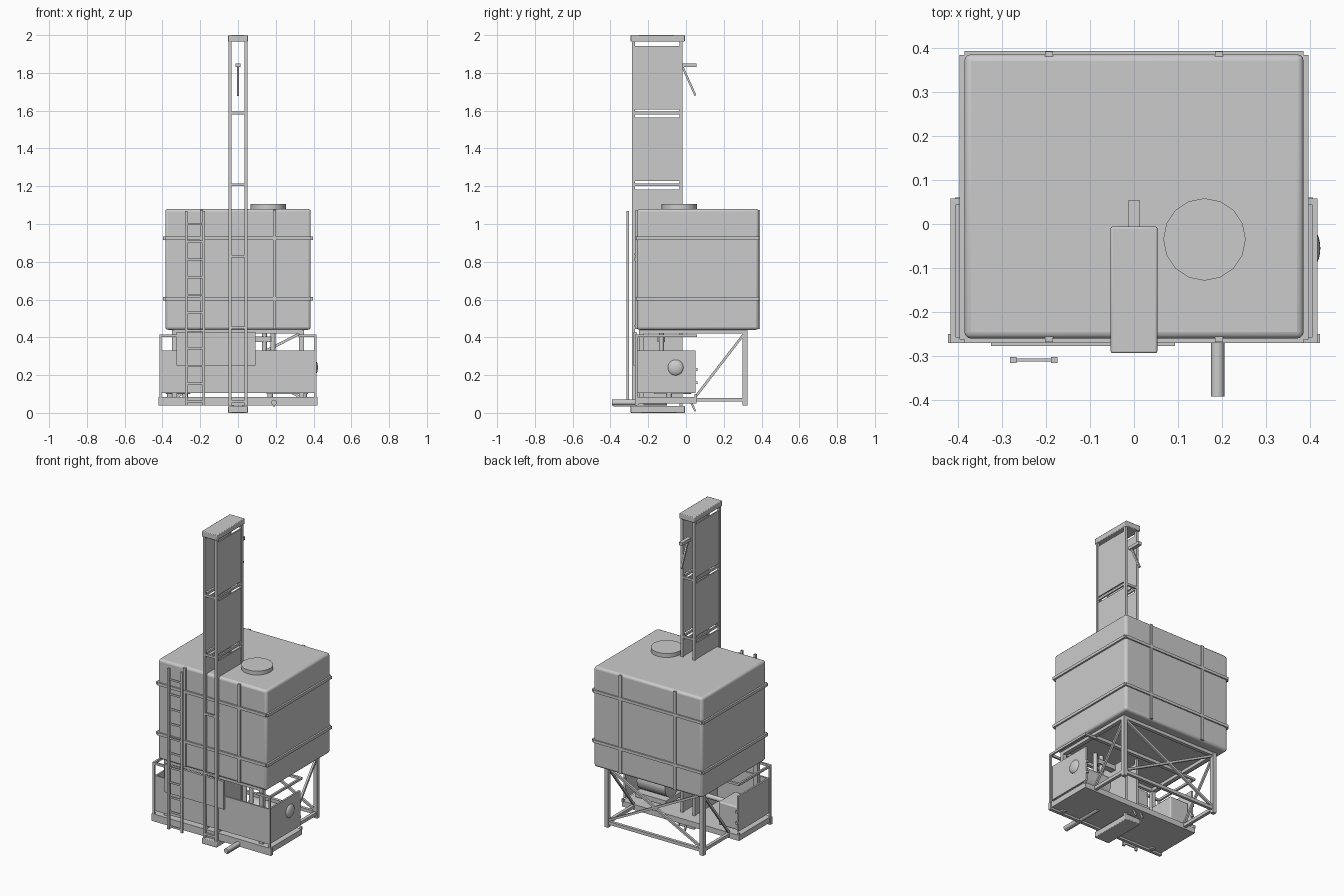
import bpy, math
from mathutils import Vector


def box(name, x0, x1, y0, y1, z0, z1, bevel=0, seg=2):
    bpy.ops.mesh.primitive_cube_add(size=1, location=((x0+x1)/2, (y0+y1)/2, (z0+z1)/2))
    o = bpy.context.object
    o.name = name
    o.scale = (x1-x0, y1-y0, z1-z0)
    bpy.ops.object.transform_apply(location=False, rotation=False, scale=True)
    if bevel:
        m = o.modifiers.new("bevel", 'BEVEL')
        m.width, m.segments = bevel, seg
        bpy.ops.object.shade_smooth_by_angle(angle=math.radians(50))
    return o


def rod(name, a, b, w, sides=4):
    a, b = Vector(a), Vector(b)
    d = b - a
    r = w/2 * (math.sqrt(2) if sides == 4 else 1)
    bpy.ops.mesh.primitive_cylinder_add(vertices=sides, radius=r, depth=d.length, location=(a+b)/2)
    o = bpy.context.object
    o.name = name
    if sides == 4:
        # turn the square profile so that its sides face the axes
        o.rotation_euler.z = math.pi/4
        bpy.ops.object.transform_apply(location=False, rotation=True, scale=False)
    else:
        bpy.ops.object.shade_smooth_by_angle(angle=math.radians(40))
    o.rotation_euler = d.to_track_quat('Z', 'Y').to_euler()
    return o


# Water tank with lid
box("tank", -.385, .385, -.26, .385, .44, 1.08, .015, 3)
rod("tank_lid", (.16, -.035, 1.075), (.16, -.035, 1.105), .187, 16)

# Tank bands (horizontal hoops) and straps on front and back
for z in (.605, .925):
    for y0, y1 in ((-.27, -.255), (.378, .393)):
        box("tank_band", -.385, .385, y0, y1, z-.009, z+.009)
    for s in (-1, 1):
        x = sorted((s*.378, s*.396))
        box("tank_band_side", x[0], x[1], -.262, .383, z-.009, z+.009)
for x in (-.193, .193):
    for y0, y1 in ((-.268, -.255), (.378, .392)):
        box("tank_strap", x-.009, x+.009, y0, y1, .445, 1.075)

# Tower: caps, posts, cross bars and side panels
box("tower_base", -.053, .053, -.293, -.006, 0, .036, .004)
box("tower_cap", -.053, .053, -.293, -.006, 1.965, 2, .004)
for s in (-1, 1):
    for y in (-.277, -.026):
        box("tower_post", s*.042-.008, s*.042+.008, y-.008, y+.008, .03, 1.97)
    for z0 in (.075, .465, .845, 1.227, 1.605):
        box("tower_panel", s*.042-.004, s*.042+.004, -.27, -.035, z0, z0+.338)
    for z in (.06, .45, .83, 1.208, 1.588):
        box("tower_side_bar", s*.042-.005, s*.042+.005, -.27, -.03, z-.007, z+.007)
for z in (.06, .45, .83, 1.208, 1.588):
    for y in (-.277, -.026):
        box("tower_cross_bar", -.04, .04, y-.006, y+.006, z-.007, z+.007)

# Tower arm with diagonal struts
box("tower_arm", -.012, .012, -.035, .055, 1.83, 1.85)
rod("tower_arm_strut", (0, -.02, 1.835), (0, .05, 1.68), .011)
rod("tower_foot_strut", (-.025, .025, .06), (-.025, .05, .008), .01)
rod("tower_foot_strut", (.025, .025, .06), (.025, .05, .008), .01)

# Ladder
for x in (-.274, -.181):
    box("ladder_rail", x-.007, x+.007, -.315, -.302, .04, 1.07)
for i in range(11):
    z = .06 + i*.094
    box("ladder_rung", -.274, -.181, -.312, -.305, z-.006, z+.006)

# Platform with front rail
box("platform", -.415, .415, -.262, .055, .05, .085)
box("platform_front_rail", -.422, .422, -.27, -.25, .038, .085)
rod("drain_pipe", (.19, -.392, .055), (.19, -.1, .055), .03, 12)
rod("pipe_bracket", (.19, -.385, .04), (.19, -.26, .04), .012)

# Guard panels on front and sides
box("front_panel", -.405, .408, -.264, -.254, .105, .33)
box("control_panel", -.325, .093, -.277, -.262, .25, .428)
for s in (-1, 1):
    x = sorted((s*.395, s*.406))
    box("side_panel", x[0], x[1], -.262, .05, .105, .33)
    # Guard rail above the panels
    box("guard_post", s*.41-.006, s*.41+.006, -.27, -.258, .08, .415)
    box("guard_rail_side", s*.41-.006, s*.41+.006, -.27, .058, .402, .416)
    box("guard_post_rear", s*.41-.006, s*.41+.006, .046, .058, .08, .1)
    x = sorted((s*.32, s*.41))
    box("guard_rail_front", x[0], x[1], -.27, -.258, .402, .416)
    x = sorted((s*.33, s*.41))
    box("guard_rail_tie", x[0], x[1], .044, .058, .402, .416)
    for z in (.16, .23):
        box("panel_latch", s*.398-.008, s*.398+.008, .045, .06, z-.007, z+.007)

# Domed vent on the right panel
bpy.ops.mesh.primitive_uv_sphere_add(segments=20, ring_count=10, radius=.042, location=(.404, -.055, .24))
bpy.context.object.name = "vent_dome"
bpy.context.object.scale.x = .45
bpy.ops.object.shade_smooth()

# Support frame under the tank: legs, beams and braces
for s in (-1, 1):
    x = s*.337
    for y in (.313, -.235):
        box("frame_leg", x-.013, x+.013, y-.013, y+.013, .04, .44)
    box("frame_top_beam", x-.013, x+.013, -.245, .326, .42, .442)
    box("frame_bottom_beam", x-.01, x+.01, .04, .305, .06, .08)
    rod("back_brace", (-x, .313, .08), (x, .313, .425), .014)
rod("side_brace_left", (-.337, .305, .415), (-.337, .05, .085), .013)
rod("side_brace_right", (.337, .305, .415), (.337, .05, .085), .013)
for y in (-.235, .03, .313):
    box("frame_cross_beam", -.34, .34, y-.011, y+.011, .42, .442)
box("frame_bottom_bar", -.337, .337, .304, .323, .06, .08)

# Machinery on the platform
box("engine_block", -.385, -.25, -.14, .03, .1, .25, .008)
for x in (-.36, -.28):
    rod("engine_foot", (x, -.05, .08), (x, -.05, .11), .03, 12)
rod("pump_motor", (.16, -.09, .2), (.36, -.09, .2), .15, 16)
box("pump_bed", .15, .37, -.17, -.01, .1, .13)
for x in (.17, .35):
    rod("pump_foot", (x, -.09, .08), (x, -.09, .11), .03, 12)
for x in (.14, .185):
    rod("riser_pipe", (x, -.13, .2), (x, -.13, .445), .026, 12)
rod("transfer_pipe", (-.25, -.12, .18), (.17, -.12, .18), .03, 12)
box("pipe_manifold", .045, .175, -.15, -.11, .375, .405)
